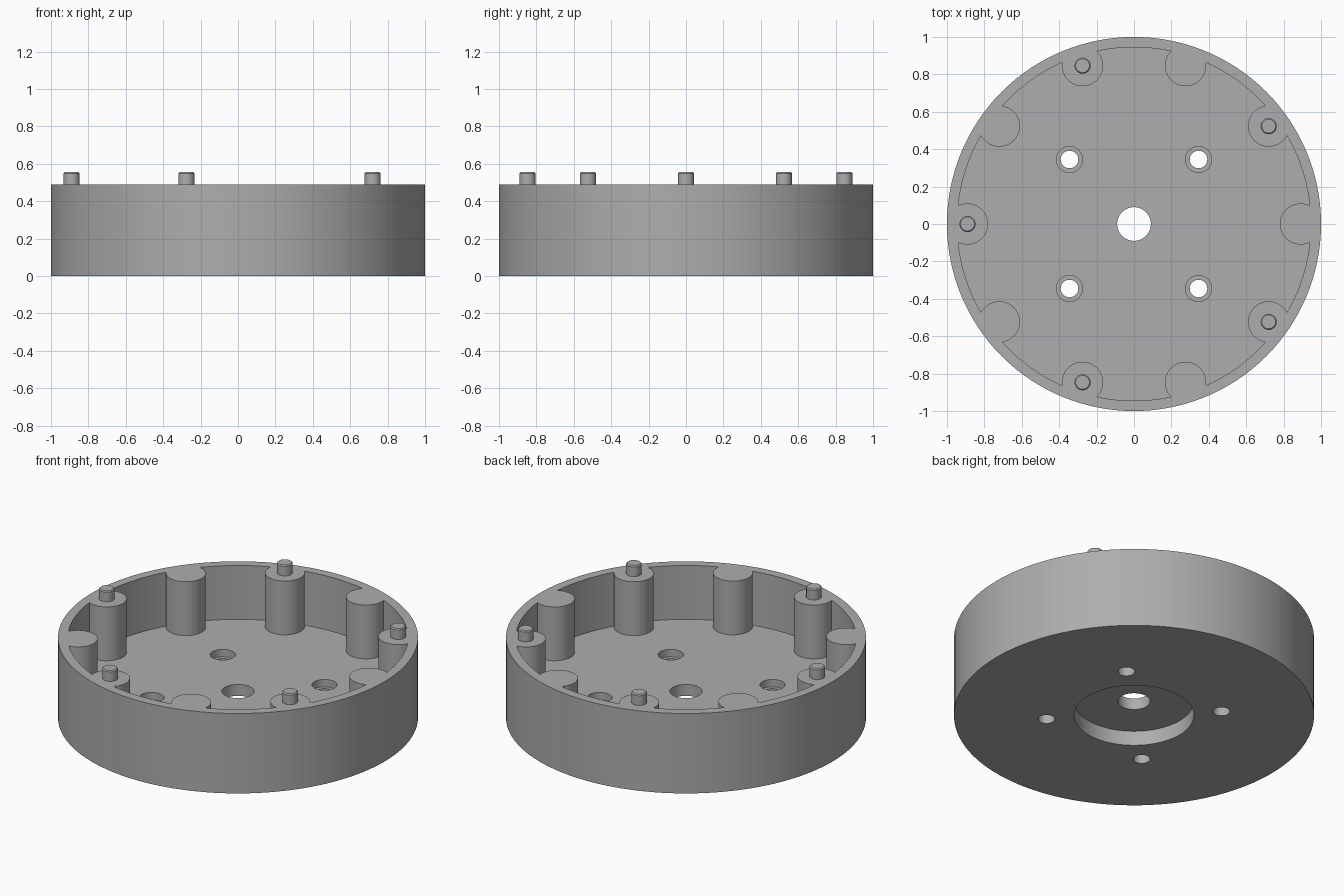
import bpy, bmesh, math

if "Cube" in bpy.data.objects:
    bpy.data.objects.remove(bpy.data.objects["Cube"])

grey = bpy.data.materials.new("plain_grey")
grey.diffuse_color = (0.42, 0.42, 0.42, 1)
grey.use_nodes = True
grey.node_tree.nodes["Principled BSDF"].inputs["Base Color"].default_value = grey.diffuse_color

HEIGHT, FLOOR = 0.49, 0.16
WALL_R = 0.945                      # inner wall radius
BOSS_R, BOSS_RING = 0.11, 0.89      # boss radius and distance from centre


def circle(r, n, cx=0, cy=0):
    return [(cx + r * math.cos(2 * math.pi * i / n),
             cy + r * math.sin(2 * math.pi * i / n)) for i in range(n)]


def prism(name, outline, z0, z1):
    """Extrude a flat outline from z0 to z1."""
    bm = bmesh.new()
    low = [bm.verts.new((x, y, z0)) for x, y in outline]
    high = [bm.verts.new((x, y, z1)) for x, y in outline]
    n = len(outline)
    bm.faces.new(low[::-1])
    bm.faces.new(high)
    for i in range(n):
        j = (i + 1) % n
        bm.faces.new((low[i], low[j], high[j], high[i]))
    me = bpy.data.meshes.new(name)
    bm.to_mesh(me)
    bm.free()
    me.materials.append(grey)
    ob = bpy.data.objects.new(name, me)
    bpy.context.collection.objects.link(ob)
    return ob


def activate(ob):
    bpy.ops.object.select_all(action='DESELECT')
    ob.select_set(True)
    bpy.context.view_layer.objects.active = ob


def cut(target, cutter):
    activate(target)
    m = target.modifiers.new("cut", 'BOOLEAN')
    m.operation, m.solver, m.object = 'DIFFERENCE', 'EXACT', cutter
    bpy.ops.object.modifier_apply(modifier=m.name)
    bpy.data.objects.remove(cutter)


def pocket_outline():
    """Inner wall circle interrupted by ten round bosses."""
    half = math.acos((WALL_R**2 + BOSS_RING**2 - BOSS_R**2) / (2 * WALL_R * BOSS_RING))
    # angle, seen from the boss centre, at which the boss meets the wall
    start = math.atan2(WALL_R * math.sin(half), WALL_R * math.cos(half) - BOSS_RING)
    step, pts = math.radians(36), []
    for k in range(10):
        a = k * step
        cx, cy = BOSS_RING * math.cos(a), BOSS_RING * math.sin(a)
        for i in range(33):         # boss arc, round the side facing the centre
            t = a - start - (2 * math.pi - 2 * start) * i / 32
            pts.append((cx + BOSS_R * math.cos(t), cy + BOSS_R * math.sin(t)))
        for i in range(1, 10):      # wall arc up to the next boss
            t = a + half + (step - 2 * half) * i / 10
            pts.append((WALL_R * math.cos(t), WALL_R * math.sin(t)))
    return pts


# round housing, hollowed from above, recessed and bored from below
housing = prism("housing", circle(1, 128), 0, HEIGHT)
cut(housing, prism("pocket_cutter", pocket_outline(), FLOOR, 0.7))
cut(housing, prism("recess_cutter", circle(0.333, 96), -0.1, 0.09))
cut(housing, prism("centre_hole_cutter", circle(0.09, 48), -0.2, 0.3))

# four counterbored screw holes
for sx in (-1, 1):
    for sy in (-1, 1):
        x, y = 0.345 * sx, 0.345 * sy
        cut(housing, prism("counterbore_cutter", circle(0.07, 40, x, y), 0.115, 0.3))
        cut(housing, prism("screw_hole_cutter", circle(0.047, 32, x, y), -0.2, 0.3))
activate(housing)
bpy.ops.object.shade_smooth_by_angle(angle=math.radians(30))

# locating pegs on every other boss
for k in range(5):
    a = math.radians(36 + 72 * k)
    peg = prism("peg_%d" % (k + 1), circle(0.043, 32), HEIGHT - 0.02, 0.555)
    peg.location = (BOSS_RING * math.cos(a), BOSS_RING * math.sin(a), 0)
    activate(peg)
    bev = peg.modifiers.new("rounded_top", 'BEVEL')
    bev.width, bev.segments = 0.006, 1
    bev.limit_method, bev.angle_limit = 'ANGLE', math.radians(60)
    bpy.ops.object.modifier_apply(modifier=bev.name)
    bpy.ops.object.shade_smooth_by_angle(angle=math.radians(30))
